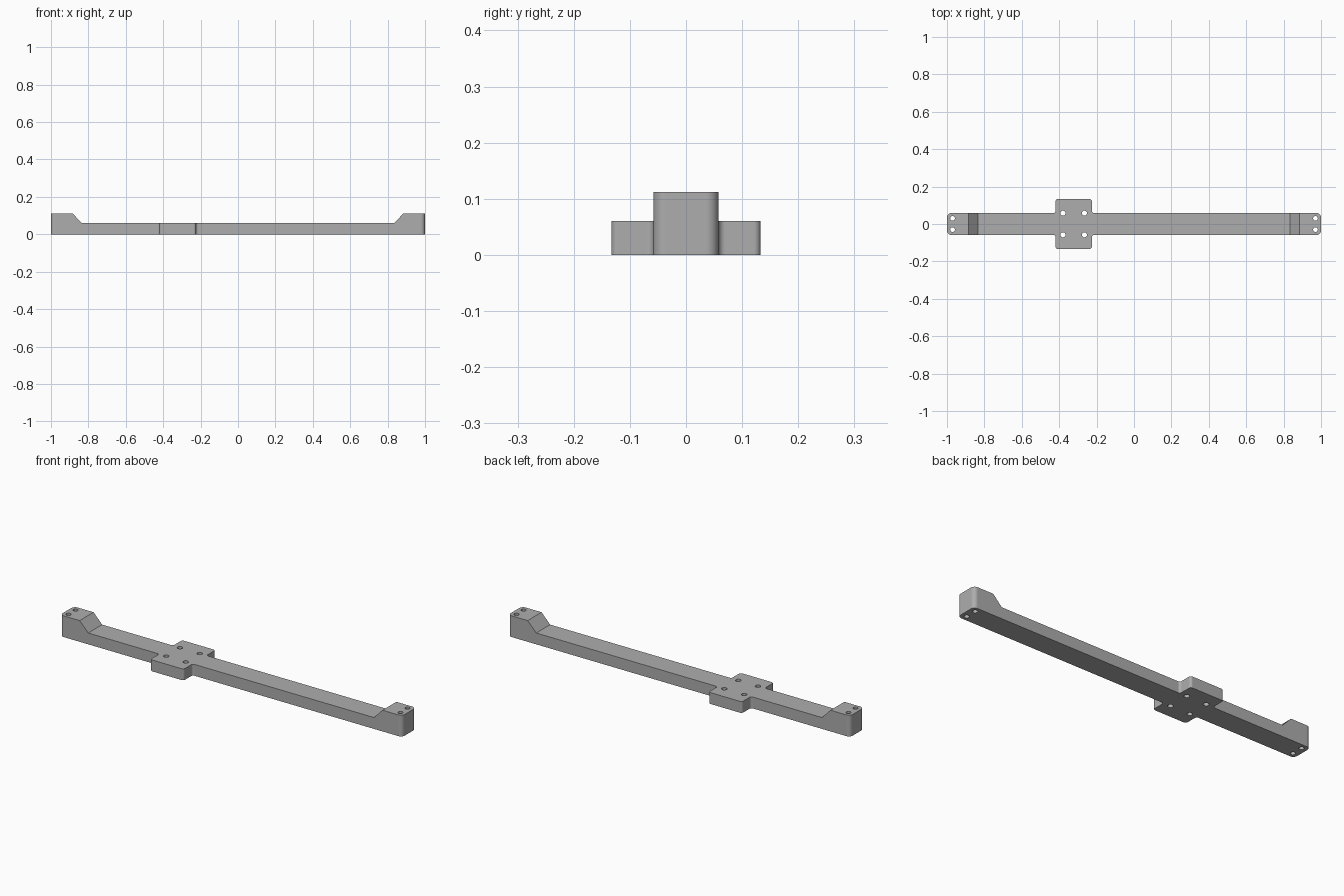
import bpy, bmesh, math
from mathutils import Vector

cube = bpy.data.objects.get("Cube")
if cube:
    bpy.data.objects.remove(cube, do_unlink=True)

LENGTH, HALF_W, BAR_H, END_H = 1.0, 0.058, 0.06, 0.112
PLATE_X0, PLATE_X1, PLATE_Y = -0.42, -0.225, 0.133
END_R, PLATE_R = 0.022, 0.012

grey = bpy.data.materials.new("plain_grey")
grey.use_nodes = True
colour = (0.42, 0.42, 0.42, 1)
grey.diffuse_color = colour
grey.node_tree.nodes["Principled BSDF"].inputs["Base Color"].default_value = colour


def rounded(corners, steps=8):
    """Replace each (x, y, radius) corner by a tangent arc."""
    out = []
    for i, (x, y, r) in enumerate(corners):
        p = Vector((x, y))
        a = (Vector(corners[i - 1][:2]) - p).normalized()
        b = (Vector(corners[(i + 1) % len(corners)][:2]) - p).normalized()
        centre = p + (a + b) * r
        for k in range(steps + 1):
            t = k / steps * math.pi / 2
            out.append(centre - b * r * math.cos(t) - a * r * math.sin(t))
    return out


def prism(name, points, depth):
    """Extrude a closed outline of 3D points along depth."""
    bm = bmesh.new()
    face = bm.faces.new([bm.verts.new(p) for p in points])
    new = bmesh.ops.extrude_face_region(bm, geom=[face])["geom"]
    bmesh.ops.translate(bm, vec=depth, verts=[v for v in new if isinstance(v, bmesh.types.BMVert)])
    bmesh.ops.recalc_face_normals(bm, faces=bm.faces)
    mesh = bpy.data.meshes.new(name)
    bm.to_mesh(mesh)
    bm.free()
    mesh.materials.append(grey)
    obj = bpy.data.objects.new(name, mesh)
    bpy.context.collection.objects.link(obj)
    return obj


def combine(target, cutter, operation):
    mod = target.modifiers.new(operation.title(), "BOOLEAN")
    mod.operation, mod.object, mod.solver = operation, cutter, "EXACT"
    bpy.context.view_layer.objects.active = target
    bpy.ops.object.modifier_apply(modifier=mod.name)
    bpy.data.objects.remove(cutter, do_unlink=True)


# Plan outline: long bar with a wider mounting plate
half = [(-LENGTH, -HALF_W, END_R),
        (PLATE_X0, -HALF_W, PLATE_R), (PLATE_X0, -PLATE_Y, PLATE_R),
        (PLATE_X1, -PLATE_Y, PLATE_R), (PLATE_X1, -HALF_W, PLATE_R),
        (LENGTH, -HALF_W, END_R)]
plan = rounded(half + [(x, -y, r) for x, y, r in reversed(half)])
bracket = prism("mounting_bar", [(p.x, p.y, -0.1) for p in plan], (0, 0, 0.4))

# Side profile: raised ends with sloped shoulders
right = [(1.1, 0), (1.1, END_H), (0.885, END_H), (0.835, BAR_H)]
side = right + [(-x, z) for x, z in reversed(right)]
combine(bracket, prism("side_profile", [(x, -0.3, z) for x, z in side], (0, 0.6, 0)), "INTERSECT")

# Screw holes through the plate and both ends
holes = [(x, s * 0.058, 0.0135) for x in (-0.38, -0.265) for s in (-1, 1)]
holes += [(x, s * 0.03, 0.0125) for x in (-0.97, 0.97) for s in (-1, 1)]
for x, y, r in holes:
    ring = [(x + r * math.cos(k * math.tau / 32), y + r * math.sin(k * math.tau / 32), -0.1)
            for k in range(32)]
    combine(bracket, prism("hole_cutter", ring, (0, 0, 0.4)), "DIFFERENCE")

# Smooth fillets, flat faces kept flat
bpy.ops.object.select_all(action="DESELECT")
bracket.select_set(True)
bpy.context.view_layer.objects.active = bracket
bpy.ops.object.shade_smooth_by_angle(angle=math.radians(30))
normals = bracket.modifiers.new("Face Weighted Normals", "WEIGHTED_NORMAL")
normals.keep_sharp = True
